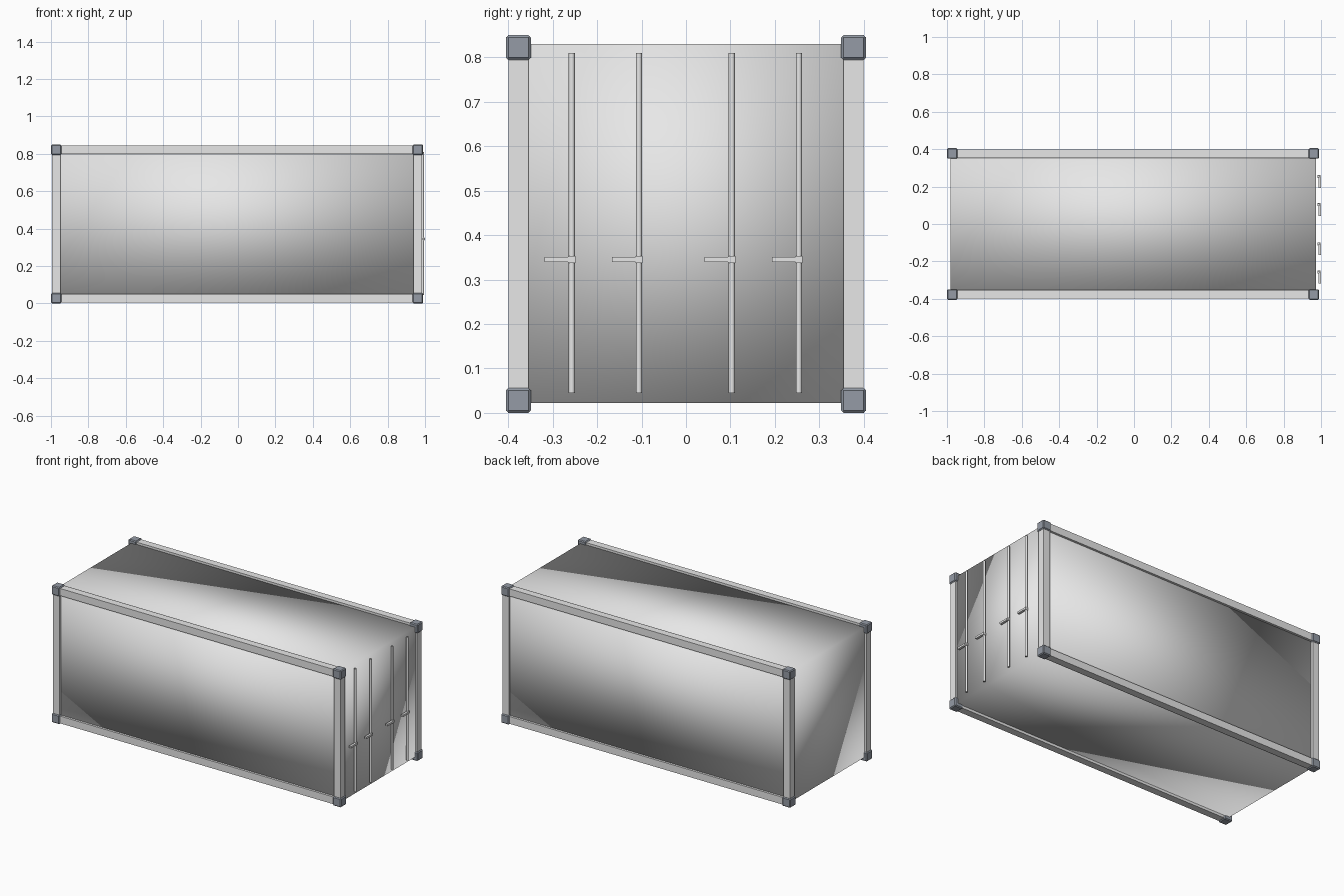
import bpy
import bmesh
from mathutils import Vector

cube = bpy.data.objects.get("Cube")
if cube:
    bpy.data.objects.remove(cube, do_unlink=True)


def make_material(name, rgb):
    mat = bpy.data.materials.new(name)
    mat.use_nodes = True
    mat.diffuse_color = (*rgb, 1)
    mat.node_tree.nodes["Principled BSDF"].inputs["Base Color"].default_value = (*rgb, 1)
    return mat


LIGHT = make_material("light grey paint", (0.8, 0.8, 0.8))
STEEL = make_material("slate steel", (0.30, 0.33, 0.38))


def finish(name, bm, mat, smooth=False):
    mesh = bpy.data.meshes.new(name)
    for face in bm.faces:
        face.smooth = smooth
    bm.to_mesh(mesh)
    bm.free()
    mesh.materials.append(mat)
    obj = bpy.data.objects.new(name, mesh)
    bpy.context.collection.objects.link(obj)
    return obj


def box(name, low, high, mat, smooth=False, plate=0):
    """Box between two corners, optionally with a raised plate on each face."""
    low, high = Vector(low), Vector(high)
    bm = bmesh.new()
    bmesh.ops.create_cube(bm, size=1)
    bmesh.ops.scale(bm, vec=high - low, verts=bm.verts)
    bmesh.ops.translate(bm, vec=(low + high) / 2, verts=bm.verts)
    if plate:
        faces = list(bm.faces)
        bmesh.ops.inset_individual(bm, faces=faces, thickness=plate)
        for face in faces:
            bmesh.ops.translate(bm, vec=face.normal * plate, verts=face.verts)
    return finish(name, bm, mat, smooth)


# Overall extents of the frame
X0, X1 = -1.0, 0.99
Y = 0.405
TOP = 0.85
CAST = 0.056
BAR = 0.045
GAP = 0.006

# Container body, softly shaded across its corners
box("container_body", (-0.98, -0.385, 0.022), (0.972, 0.385, 0.83), LIGHT, smooth=True)

# Posts, long rails and corner castings
for side, y_name in ((-1, "front"), (1, "back")):
    outer, inner = side * (Y - GAP), side * (Y - GAP - BAR)
    ya, yb = min(outer, inner), max(outer, inner)
    for level, z in (("lower", GAP), ("upper", TOP - GAP - BAR)):
        box(f"{level}_{y_name}_rail", (X0 + CAST / 2, ya, z),
            (X1 - CAST / 2, yb, z + BAR), LIGHT)
    for x_name, x, cx in (("right", X0 + GAP, X0), ("left", X1 - GAP - BAR, X1 - CAST)):
        box(f"{y_name}_{x_name}_post", (x, ya, CAST / 2),
            (x + BAR, yb, TOP - CAST / 2), LIGHT)
        cy = -Y if side < 0 else Y - CAST
        for level, z in (("lower", 0), ("upper", TOP - CAST)):
            e = 0.003
            box(f"{level}_{y_name}_{x_name}_casting", (cx + e, cy + e, z + e),
                (cx + CAST - e, cy + CAST - e, z + CAST - e), STEEL, plate=e)

# Door locking rods with their handles
ROD_X, ROD_R = 0.987, 0.007
ROD_LOW, ROD_HIGH = 0.045, 0.81
for number, y in enumerate((-0.257, -0.106, 0.103, 0.254), 1):
    bm = bmesh.new()
    bmesh.ops.create_cone(bm, cap_ends=True, segments=12, radius1=ROD_R,
                          radius2=ROD_R, depth=ROD_HIGH - ROD_LOW)
    bmesh.ops.translate(bm, vec=(ROD_X, y, (ROD_LOW + ROD_HIGH) / 2), verts=bm.verts)
    for edge in bm.edges:
        edge.smooth = all(len(f.verts) == 4 for f in edge.link_faces)
    finish(f"locking_rod_{number}", bm, LIGHT, smooth=True)
    box(f"handle_hub_{number}", (0.982, y - 0.008, 0.337), (0.998, y + 0.008, 0.353), LIGHT)
    box(f"handle_{number}", (0.986, y - 0.061, 0.339), (1.0, y, 0.351), LIGHT)
